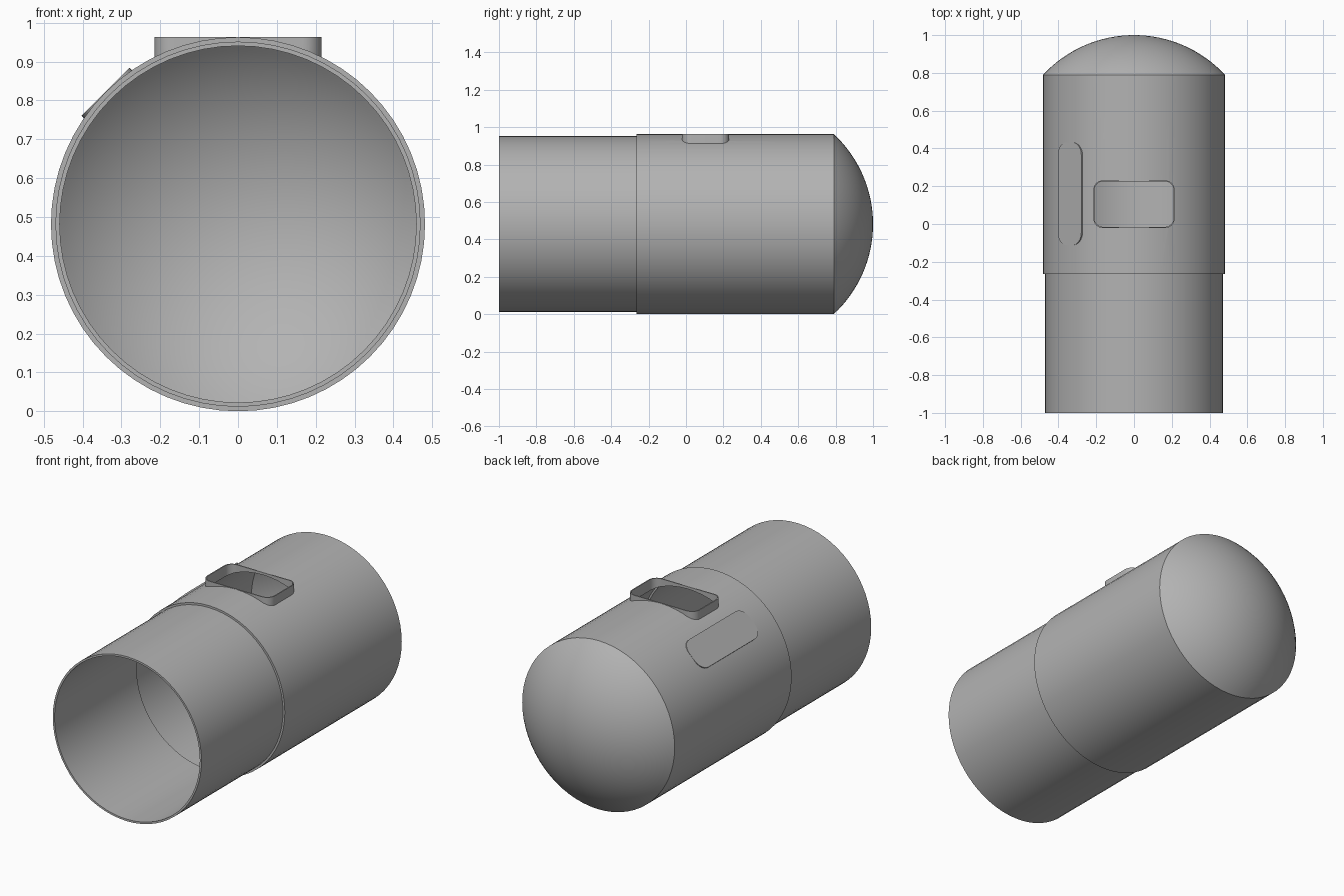
import bpy, bmesh, math
from mathutils import Matrix, Vector

cube = bpy.data.objects.get("Cube")
if cube:
    bpy.data.objects.remove(cube)

R, BORE = 0.4815, 0.469            # body outer and inner radius
SLEEVE_OUT, SLEEVE_IN = 0.470, 0.459
STEP, SHOULDER, TIP = -0.265, 0.79, 1.0
SEGMENTS = 64
AXIS = Vector((0, 0, R))

grey = bpy.data.materials.new("plain grey")
grey.use_nodes = True
colour = (0.45, 0.45, 0.45, 1)
grey.diffuse_color = colour
grey.node_tree.nodes["Principled BSDF"].inputs["Base Color"].default_value = colour


def make_object(name, bm):
    bmesh.ops.remove_doubles(bm, verts=bm.verts, dist=1e-5)
    bmesh.ops.recalc_face_normals(bm, faces=bm.faces)
    mesh = bpy.data.meshes.new(name)
    bm.to_mesh(mesh)
    bm.free()
    mesh.materials.append(grey)
    obj = bpy.data.objects.new(name, mesh)
    bpy.context.collection.objects.link(obj)
    return obj


def lathe(name, profile):
    """Spin a closed (radius, y) profile around the long axis."""
    bm = bmesh.new()
    verts = [bm.verts.new((0, y, R + r)) for r, y in profile]
    edges = [bm.edges.new((a, b)) for a, b in zip(verts, verts[1:] + verts[:1])
             if abs(a.co.z - R) + abs(b.co.z - R) > 1e-6]
    bmesh.ops.spin(bm, geom=verts + edges, cent=AXIS, axis=(0, 1, 0),
                   angle=math.tau, steps=SEGMENTS, use_merge=False)
    return make_object(name, bm)


def rounded_block(name, half_x, half_y, radius, low, high, matrix):
    """Upright block with rounded corners, placed by a matrix."""
    bm = bmesh.new()
    ring = []
    for quarter, (sx, sy) in enumerate(((1, 1), (-1, 1), (-1, -1), (1, -1))):
        for i in range(9):
            a = (quarter + i / 8) * math.pi / 2
            ring.append(bm.verts.new((sx * (half_x - radius) + radius * math.cos(a),
                                      sy * (half_y - radius) + radius * math.sin(a), low)))
    face = bm.faces.new(ring)
    top = bmesh.ops.extrude_face_region(bm, geom=[face])["geom"]
    moved = [v for v in top if isinstance(v, bmesh.types.BMVert)]
    bmesh.ops.translate(bm, verts=moved, vec=(0, 0, high - low))
    bm.transform(matrix)
    return make_object(name, bm)


def cut(target, cutter):
    mod = target.modifiers.new("cut", 'BOOLEAN')
    mod.operation, mod.solver, mod.object = 'DIFFERENCE', 'EXACT', cutter
    bpy.context.view_layer.objects.active = target
    bpy.ops.object.modifier_apply(modifier=mod.name)


def dome(base, tip):
    """Spherical cap points from the rim to the tip."""
    rise = tip - SHOULDER
    ball = (base ** 2 + rise ** 2) / (2 * rise)
    spread = math.asin(base / ball)
    return [(ball * math.sin(spread * (1 - i / 16)),
             tip - ball + ball * math.cos(spread * (1 - i / 16))) for i in range(17)]


# Main body with domed end, hollow inside
body = lathe("body_shell", [(BORE, STEP), (R, STEP)] + dome(R, TIP)
             + dome(BORE, TIP - 0.012)[::-1])

# Narrower open sleeve at the front
sleeve = lathe("front_sleeve", [(SLEEVE_IN, -1), (SLEEVE_OUT, -1),
                                (SLEEVE_OUT, STEP + 0.005), (SLEEVE_IN, STEP + 0.005)])

# Window collar on top, opening into the body
place = Matrix.Translation((0, 0.105, R))
wall = 0.006
collar = rounded_block("window_collar", 0.215, 0.126, 0.05, 0.35, R + 0.001, place)
hole = rounded_block("hole_cutter", 0.215 - wall, 0.126 - wall, 0.05 - wall, 0.3, 0.6, place)
core = lathe("core_cutter", [(0, -0.5), (0.475, -0.5), (0.475, 0.7), (0, 0.7)])
cut(collar, core)
cut(collar, hole)
cut(body, hole)

# Flat pad on the upper right flank
tilt = Matrix.Translation((0, 0.16, R)) @ Matrix.Rotation(-math.pi / 4, 4, 'Y')
pad = rounded_block("side_pad", 0.0875, 0.272, 0.065, 0.4, R + 0.0008, tilt)
cut(pad, core)

for cutter in (hole, core):
    bpy.data.objects.remove(cutter)

bpy.ops.object.select_all(action='DESELECT')
for obj in (body, sleeve, collar, pad):
    obj.select_set(True)
bpy.context.view_layer.objects.active = body
bpy.ops.object.shade_smooth_by_angle(angle=math.radians(30))
